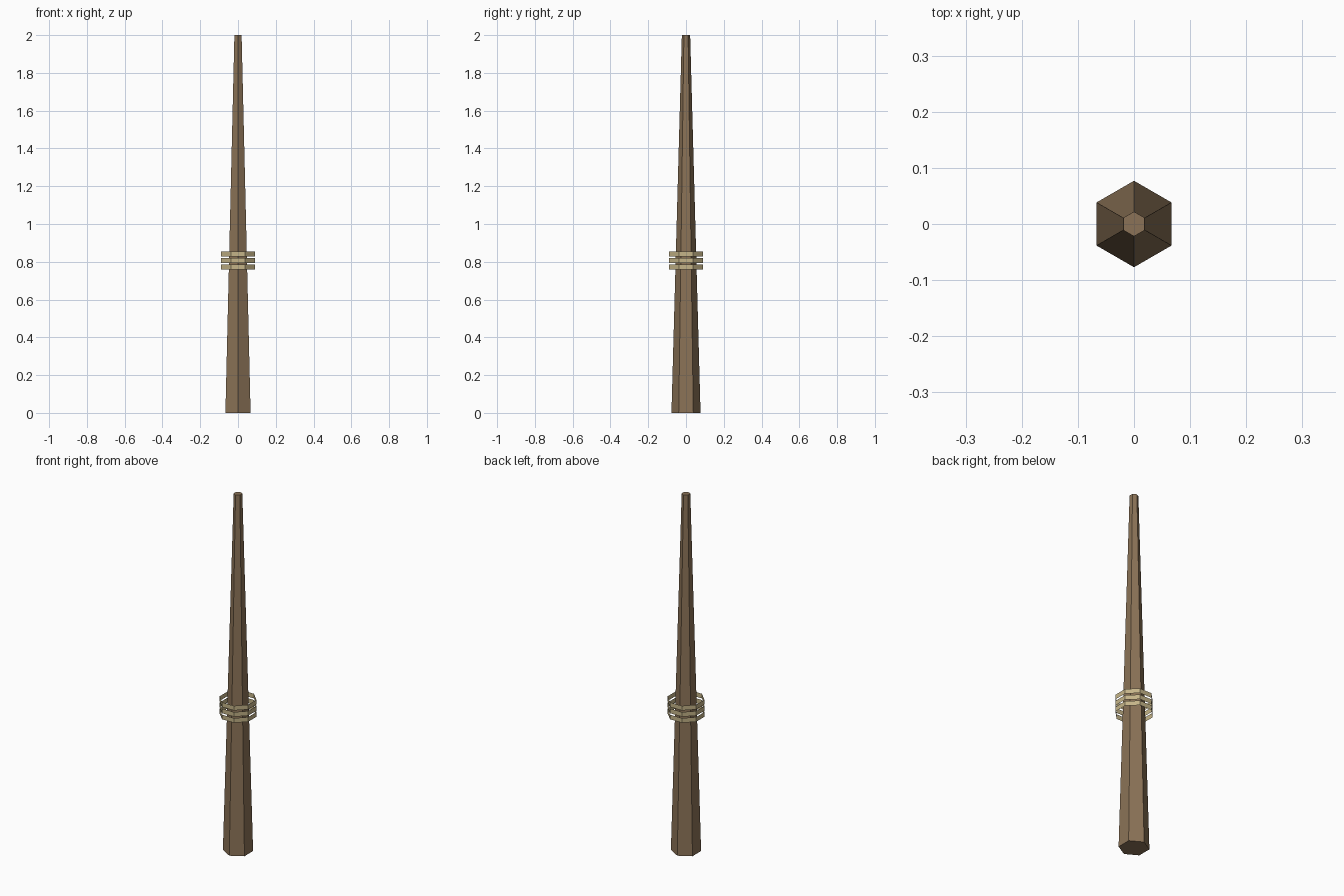
import bpy
import bmesh
from math import pi

cube = bpy.data.objects.get("Cube")
if cube:
    bpy.data.objects.remove(cube, do_unlink=True)


def make_material(name, color):
    mat = bpy.data.materials.new(name)
    mat.use_nodes = True
    mat.diffuse_color = color
    mat.node_tree.nodes["Principled BSDF"].inputs["Base Color"].default_value = color
    return mat


def tapered_prism(name, sides, r_bottom, r_top, z_bottom, z_top, turn, capped, mat):
    """Straight prism or frustum, left open as a band when not capped."""
    bm = bmesh.new()
    bmesh.ops.create_cone(bm, cap_ends=capped, segments=sides, radius1=r_bottom,
                          radius2=r_top, depth=z_top - z_bottom)
    mesh = bpy.data.meshes.new(name)
    bm.to_mesh(mesh)
    bm.free()
    mesh.materials.append(mat)
    obj = bpy.data.objects.new(name, mesh)
    obj.location.z = (z_bottom + z_top) / 2
    obj.rotation_euler.z = turn
    bpy.context.collection.objects.link(obj)
    return obj


wood = make_material("brown wood", (0.258, 0.171, 0.095, 1))
rope = make_material("pale rope", (0.56, 0.46, 0.25, 1))

# Six-sided tapering pole, corners towards front and back
tapered_prism("pole", 6, 0.077, 0.022, 0, 2, 0, True, wood)

# Three open rope bands around the pole
for i, z in enumerate((0.772, 0.806, 0.841)):
    tapered_prism(f"rope_band_{i + 1}", 8, 0.096, 0.096, z - 0.013, z + 0.013,
                  pi / 8, False, rope)
